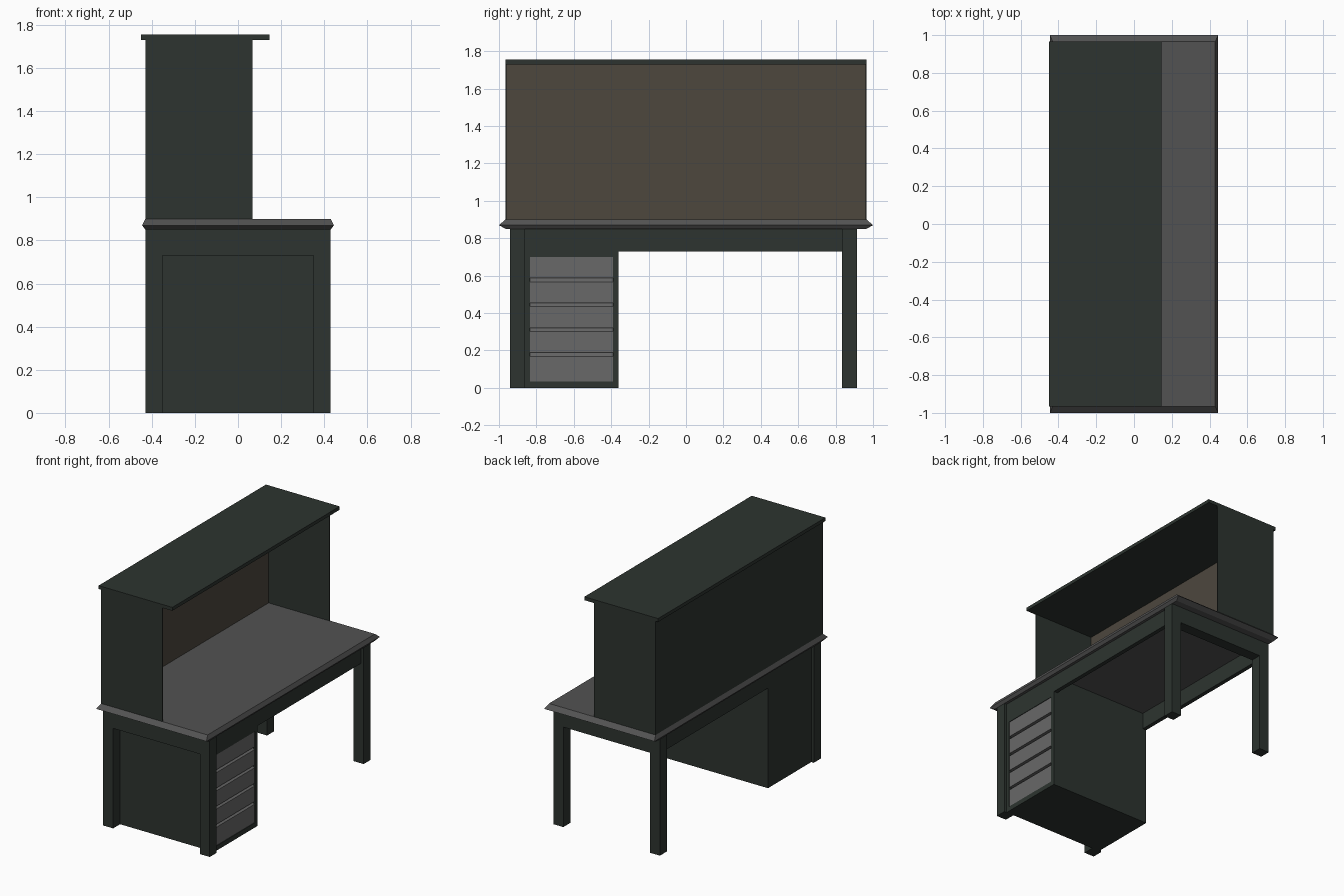
import bpy, bmesh

if "Cube" in bpy.data.objects:
    bpy.data.objects.remove(bpy.data.objects["Cube"])


def material(name, rgb):
    m = bpy.data.materials.new(name)
    m.diffuse_color = (*rgb, 1)
    m.use_nodes = True
    m.node_tree.nodes["Principled BSDF"].inputs["Base Color"].default_value = m.diffuse_color
    return m


GREEN = material("dark_green_paint", (0.026, 0.034, 0.029))
BROWN = material("brown_board", (0.074, 0.063, 0.048))
SLATE = material("dark_grey_top", (0.084, 0.084, 0.084))
GREY = material("drawer_grey", (0.14, 0.14, 0.14))


def finish(bm, name, mat):
    bmesh.ops.recalc_face_normals(bm, faces=bm.faces)
    me = bpy.data.meshes.new(name)
    bm.to_mesh(me)
    bm.free()
    me.materials.append(mat)
    ob = bpy.data.objects.new(name, me)
    bpy.context.collection.objects.link(ob)
    return ob


def box_mesh(x, y, z):
    bm = bmesh.new()
    bmesh.ops.create_cube(bm, size=1)
    for v in bm.verts:
        v.co = [r[0] if c < 0 else r[1] for c, r in zip(v.co, (x, y, z))]
    return bm


def box(name, x, y, z, mat):
    return finish(box_mesh(x, y, z), name, mat)


def prism(name, xz, y0, y1, mat):
    """Extrude an x-z profile along y."""
    bm = bmesh.new()
    face = bm.faces.new([bm.verts.new((x, y0, z)) for x, z in xz])
    geo = bmesh.ops.extrude_face_region(bm, geom=[face])["geom"]
    bmesh.ops.translate(bm, vec=(0, y1 - y0, 0),
                        verts=[g for g in geo if isinstance(g, bmesh.types.BMVert)])
    bm.faces.ensure_lookup_table()
    # keep the starting cap so the prism stays closed
    if not any(all(abs(v.co.y - y0) < 1e-6 for v in f.verts) for f in bm.faces):
        bm.faces.new([v for v in bm.verts if abs(v.co.y - y0) < 1e-6])
    return finish(bm, name, mat)


# End frames: two legs joined by a flush apron
U = [(-.43, 0), (-.35, 0), (-.35, .73), (.35, .73), (.35, 0), (.43, 0), (.43, .85), (-.43, .85)]
prism("front_leg_frame", U, -.94, -.86, GREEN)
prism("back_leg_frame", U, .835, .915, GREEN)

# Long aprons, set back a little from the legs
for name, x in (("right_apron", (.38, .41)), ("left_apron", (-.41, -.38))):
    box(name, x, (-.36, .835), (.73, .85), GREEN)

# Drawer cabinet with a recessed opening on its right side
bm = box_mesh((-.41, .41), (-.86, -.36), (0, .85))
face = max(bm.faces, key=lambda f: f.calc_center_median().x)
bmesh.ops.inset_individual(bm, faces=[face], thickness=.03)
for v in face.verts:
    v.co.y = -.835 if v.co.y < -.61 else -.39
    v.co.z = .035 if v.co.z < .4 else .70
inner = bmesh.ops.extrude_discrete_faces(bm, faces=[face])["faces"][0]
bmesh.ops.translate(bm, vec=(-.03, 0, 0), verts=inner.verts)
finish(bm, "drawer_cabinet", GREEN)

# Five drawer fronts, the lower four with a sloped top edge
step = .133
for i in range(5):
    z = .035 + i * step
    low = z + (.02 if i else 0)
    top = z + step
    profile = [(.38, low), (.406, low), (.406, top)]
    profile += [(.38, top + .02), ] if i < 4 else [(.38, top)]
    prism(f"drawer_{i + 1}", profile, -.835, -.39, GREY)

# Table top: a slab with a pointed edge all round
bm = box_mesh((-.43, .43), (-.965, .965), (.85, .90))
sides = [e for e in bm.edges if abs(e.verts[0].co.z - e.verts[1].co.z) > .01]
bmesh.ops.subdivide_edges(bm, edges=sides, cuts=1)
for v in bm.verts:
    if .86 < v.co.z < .89:
        v.co = (.445 if v.co.x > 0 else -.445, 1 if v.co.y > 0 else -1, .87)
finish(bm, "table_top", SLATE)

# Hutch: thin side walls, back wall with brown lining, overhanging roof
for name, y in (("hutch_front_wall", (-.965, -.96)), ("hutch_back_wall", (.96, .965))):
    box(name, (-.43, .067), y, (.90, 1.73), GREEN)
box("hutch_rear_panel", (-.43, -.427), (-.96, .96), (.90, 1.73), GREEN)
box("hutch_lining", (-.427, -.425), (-.96, .96), (.90, 1.73), BROWN)
box("hutch_roof", (-.45, .145), (-.965, .965), (1.73, 1.755), GREEN)
